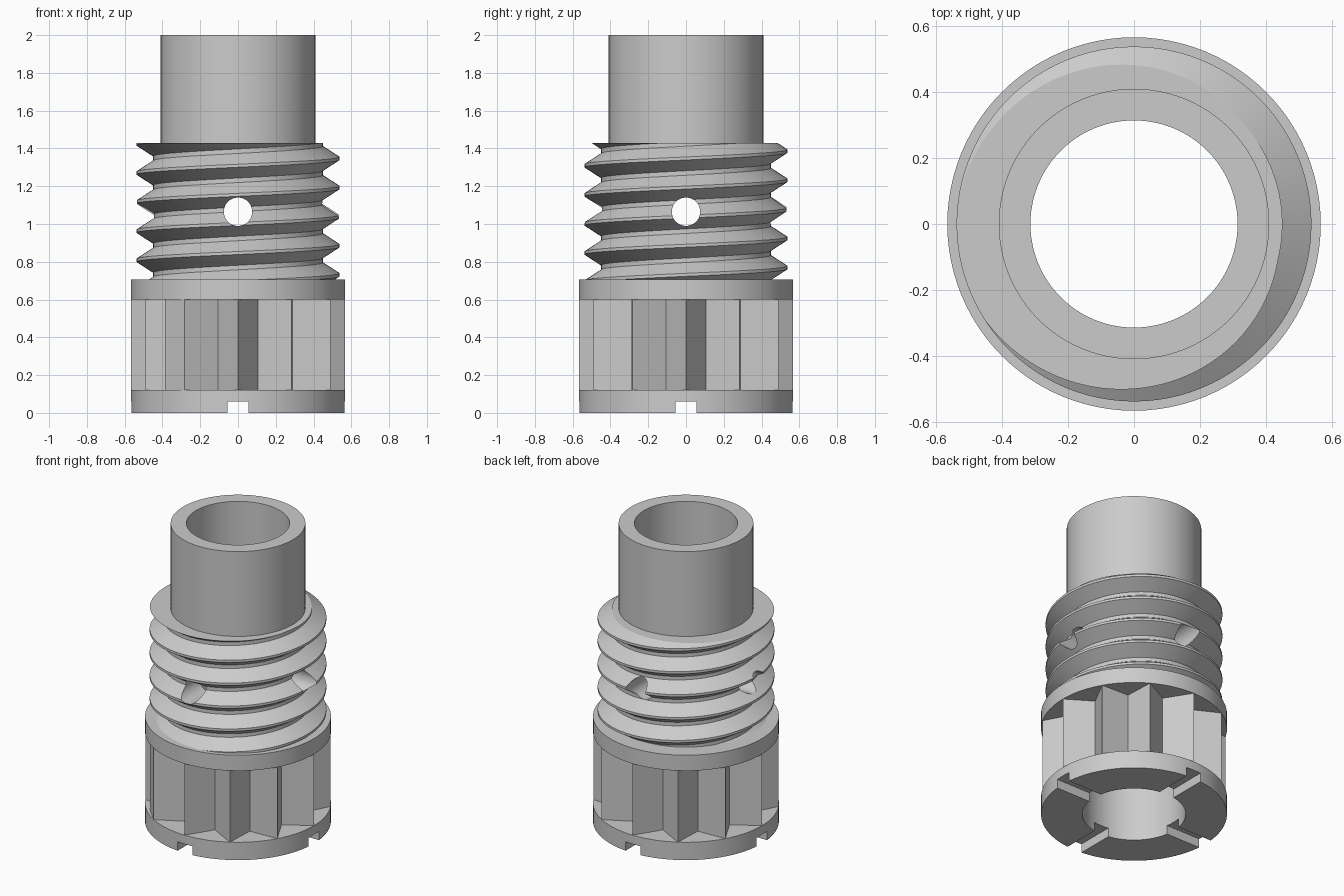
import bpy, bmesh
from math import pi, cos, sin, radians
from mathutils import Matrix

cube = bpy.data.objects.get("Cube")
if cube:
    bpy.data.objects.remove(cube, do_unlink=True)

SEG = 96
BORE = 0.314
RIM = 0.566

grey = bpy.data.materials.new("plain_grey")
grey.use_nodes = True
grey.diffuse_color = (0.6, 0.6, 0.6, 1)
for node in grey.node_tree.nodes:
    if node.type == 'BSDF_PRINCIPLED':
        node.inputs["Base Color"].default_value = grey.diffuse_color


def make_object(name, bm):
    bmesh.ops.recalc_face_normals(bm, faces=bm.faces[:])
    mesh = bpy.data.meshes.new(name)
    bm.to_mesh(mesh)
    bm.free()
    mesh.materials.append(grey)
    obj = bpy.data.objects.new(name, mesh)
    bpy.context.collection.objects.link(obj)
    return obj


def prism(name, outline, bottom, top):
    """Closed solid with a flat outline, from bottom to top."""
    bm = bmesh.new()
    low = [bm.verts.new((x, y, bottom)) for x, y in outline]
    high = [bm.verts.new((x, y, top)) for x, y in outline]
    bm.faces.new(low[::-1])
    bm.faces.new(high)
    for i in range(len(low)):
        bm.faces.new((low[i - 1], low[i], high[i], high[i - 1]))
    return make_object(name, bm)


def circle(radius, count=SEG):
    return [(radius * cos(2 * pi * i / count), radius * sin(2 * pi * i / count))
            for i in range(count)]


def cut(obj, cutter):
    """Subtract the cutter, then discard it."""
    cutter.hide_render = True
    mod = obj.modifiers.new("cut", 'BOOLEAN')
    mod.operation = 'DIFFERENCE'
    mod.solver = 'EXACT'
    mod.object = cutter
    bpy.context.view_layer.objects.active = obj
    bpy.ops.object.modifier_apply(modifier=mod.name)
    bpy.data.objects.remove(cutter, do_unlink=True)


def bore_out(obj):
    cut(obj, prism("bore_cutter", circle(BORE), -0.5, 2.5))


def shade(obj, angle=20):
    bpy.ops.object.select_all(action='DESELECT')
    obj.select_set(True)
    bpy.context.view_layer.objects.active = obj
    bpy.ops.object.shade_smooth_by_angle(angle=radians(angle))


# Base ring with a cross of slots underneath
base = prism("base_ring", circle(RIM), 0, 0.12)
bore_out(base)
for half_x, half_y in ((0.055, 1), (1, 0.055)):
    corners = [(-half_x, -half_y), (half_x, -half_y),
               (half_x, half_y), (-half_x, half_y)]
    cut(base, prism("slot_cutter", corners, -0.1, 0.06))
shade(base)

# Toothed grip: twelve V grooves, one of them partly filled
grip_outline = []
for i in range(24):
    angle = 2 * pi * i / 24
    radius = RIM if i % 2 == 0 else 0.412
    if i == 15:
        grip_outline += [(-0.386, -0.285), (-0.386, -0.385)]
    else:
        grip_outline.append((radius * cos(angle), radius * sin(angle)))
grip = prism("toothed_grip", grip_outline, 0.12, 0.6)
bore_out(grip)
shade(grip, 5)

# Collar above the grip
collar = prism("collar", circle(RIM), 0.6, 0.705)
bore_out(collar)
shade(collar)

# Screw thread: one profile swept along a right-handed helix, trimmed flat
PITCH, CREST_START = 0.154, 1.347
LOW, HIGH = 0.705, 1.43
CREST, ROOT, FLAT, SLOPE = 0.538, 0.45, 0.008, 0.057
profile = [(CREST, -FLAT), (CREST, FLAT), (ROOT, FLAT + SLOPE),
           (ROOT, PITCH - FLAT - SLOPE), (CREST, PITCH - FLAT)]
bm = bmesh.new()
rows = []
for i in range(-7 * SEG, 3 * SEG + 1):
    a = 2 * pi * i / SEG
    z = CREST_START + PITCH * i / SEG
    rows.append([bm.verts.new((r * cos(a), r * sin(a), z + dz)) for r, dz in profile])
for row, after in zip(rows, rows[1:]):
    for j in range(len(profile) - 1):
        bm.faces.new((row[j], after[j], after[j + 1], row[j + 1]))
bmesh.ops.remove_doubles(bm, verts=bm.verts[:], dist=0.0005)
for level, up in ((LOW, -1), (HIGH, 1)):
    bmesh.ops.bisect_plane(bm, geom=bm.verts[:] + bm.edges[:] + bm.faces[:], dist=1e-5,
                           plane_co=(0, 0, level), plane_no=(0, 0, up), clear_outer=True)
bmesh.ops.holes_fill(bm, edges=[e for e in bm.edges if e.is_boundary], sides=0)
thread = make_object("screw_thread", bm)
bore_out(thread)

# Cross holes through the thread
for axis in ('X', 'Y'):
    drill = prism("hole_cutter", circle(0.075, 48), -1, 1)
    drill.data.transform(Matrix.Translation((0, 0, 1.065)) @ Matrix.Rotation(pi / 2, 4, axis))
    cut(thread, drill)
shade(thread)

# Plain tube on top
tube = prism("top_tube", circle(0.41), HIGH, 2)
bore_out(tube)
shade(tube)
